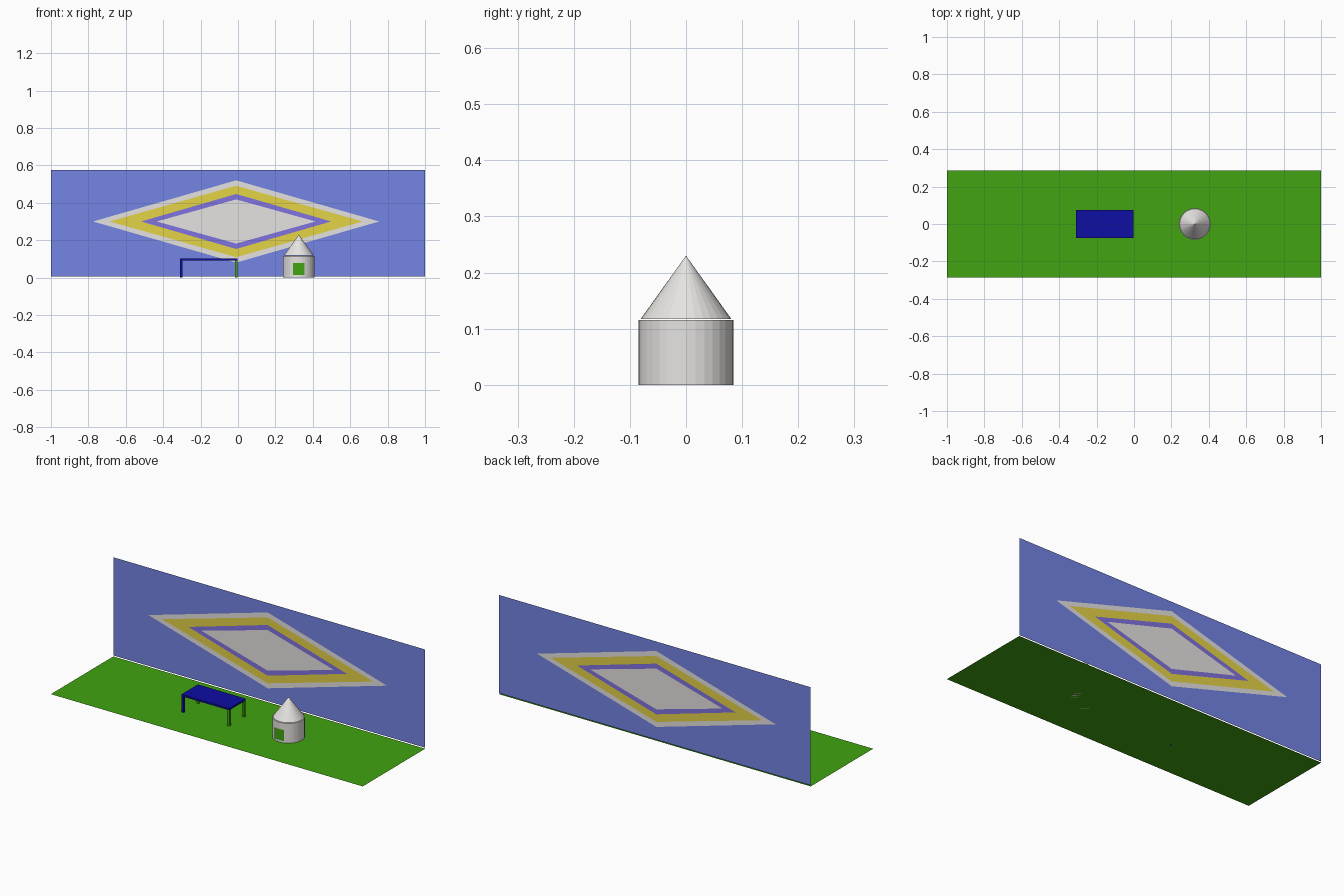
import bpy, bmesh, math

if "Cube" in bpy.data.objects:
    bpy.data.objects.remove(bpy.data.objects["Cube"])


def material(name, r, g, b):
    """Flat colour from 8-bit sRGB values."""
    lin = [((c / 255 + 0.055) / 1.055) ** 2.4 if c > 10 else c / 255 / 12.92 for c in (r, g, b)]
    m = bpy.data.materials.new(name)
    m.diffuse_color = (*lin, 1)
    m.use_nodes = True
    m.node_tree.nodes["Principled BSDF"].inputs["Base Color"].default_value = m.diffuse_color
    return m


GREEN = material("grass green", 65, 164, 17)
SKY = material("wall blue", 115, 133, 229)
WHITE = material("off white", 230, 228, 225)
YELLOW = material("yellow", 229, 212, 70)
PURPLE = material("purple", 129, 115, 224)
NAVY = material("table blue", 14, 14, 164)


def finish(name, bm, *mats):
    me = bpy.data.meshes.new(name)
    bm.to_mesh(me)
    bm.free()
    for m in mats:
        me.materials.append(m)
    ob = bpy.data.objects.new(name, me)
    bpy.context.collection.objects.link(ob)
    return ob


def sheet(name, corners, mat):
    bm = bmesh.new()
    bm.faces.new([bm.verts.new(c) for c in corners])
    return finish(name, bm, mat)


def box(name, x0, x1, y0, y1, z0, z1, mat):
    bm = bmesh.new()
    bmesh.ops.create_cube(bm, size=1)
    for v in bm.verts:
        v.co = (x1 if v.co.x > 0 else x0, y1 if v.co.y > 0 else y0, z1 if v.co.z > 0 else z0)
    return finish(name, bm, mat)


def cone(name, x, r0, r1, z0, z1, mat, sides=32):
    bm = bmesh.new()
    bmesh.ops.create_cone(bm, cap_ends=True, segments=sides, radius1=r0, radius2=r1, depth=z1 - z0)
    bmesh.ops.translate(bm, verts=bm.verts, vec=(x, 0, (z0 + z1) / 2))
    return finish(name, bm, mat)


# Ground sheet
D = 0.286
sheet("ground", [(-1, -D, 0), (1, -D, 0), (1, D, 0), (-1, D, 0)], GREEN)

# Back wall: nested diamonds cut into one sheet
bm = bmesh.new()
rect = [bm.verts.new((x, D, z)) for x, z in ((-1, 0.006), (1, 0.006), (1, 0.575), (-1, 0.575))]
cx, cz = -0.01, 0.3
rings = []
for w, h in ((0.765, 0.22), (0.677, 0.191), (0.508, 0.147), (0.425, 0.118)):
    rings.append([bm.verts.new((cx + dx * w, D, cz + dz * h))
                  for dx, dz in ((0, -1), (1, 0), (0, 1), (-1, 0))])
for i in range(4):
    j = (i + 1) % 4
    bm.faces.new((rect[i], rect[j], rings[0][i]))            # side triangle
    bm.faces.new((rect[j], rings[0][j], rings[0][i]))        # corner triangle
    for k in range(3):
        a, b = rings[k], rings[k + 1]
        bm.faces.new((a[i], a[j], b[j], b[i])).material_index = k + 1
bm.faces.new(rings[3]).material_index = 1
finish("back_wall", bm, SKY, WHITE, YELLOW, PURPLE)

# Table: thin top with four legs, the front left one blue
X0, X1, Y, T = -0.31, -0.003, 0.075, 0.014
box("table_top", X0, X1, -Y, Y, 0.092, 0.103, NAVY)
for side, x in (("left", X0), ("right", X1 - T)):
    for end, y in (("front", -Y), ("back", Y - T)):
        mat = NAVY if (side, end) == ("left", "front") else GREEN
        box(f"table_leg_{end}_{side}", x, x + T, y, y + T, 0, 0.092, mat)

# Round hut with cone roof and a flat door
HX = 0.325
cone("hut_wall", HX, 0.085, 0.085, 0, 0.115, WHITE)
cone("hut_roof", HX, 0.081, 0, 0.117, 0.23, WHITE)
sheet("hut_door", [(HX - 0.03, -0.0865, 0.013), (HX + 0.03, -0.0865, 0.013),
                   (HX + 0.03, -0.0865, 0.077), (HX - 0.03, -0.0865, 0.077)], GREEN)
